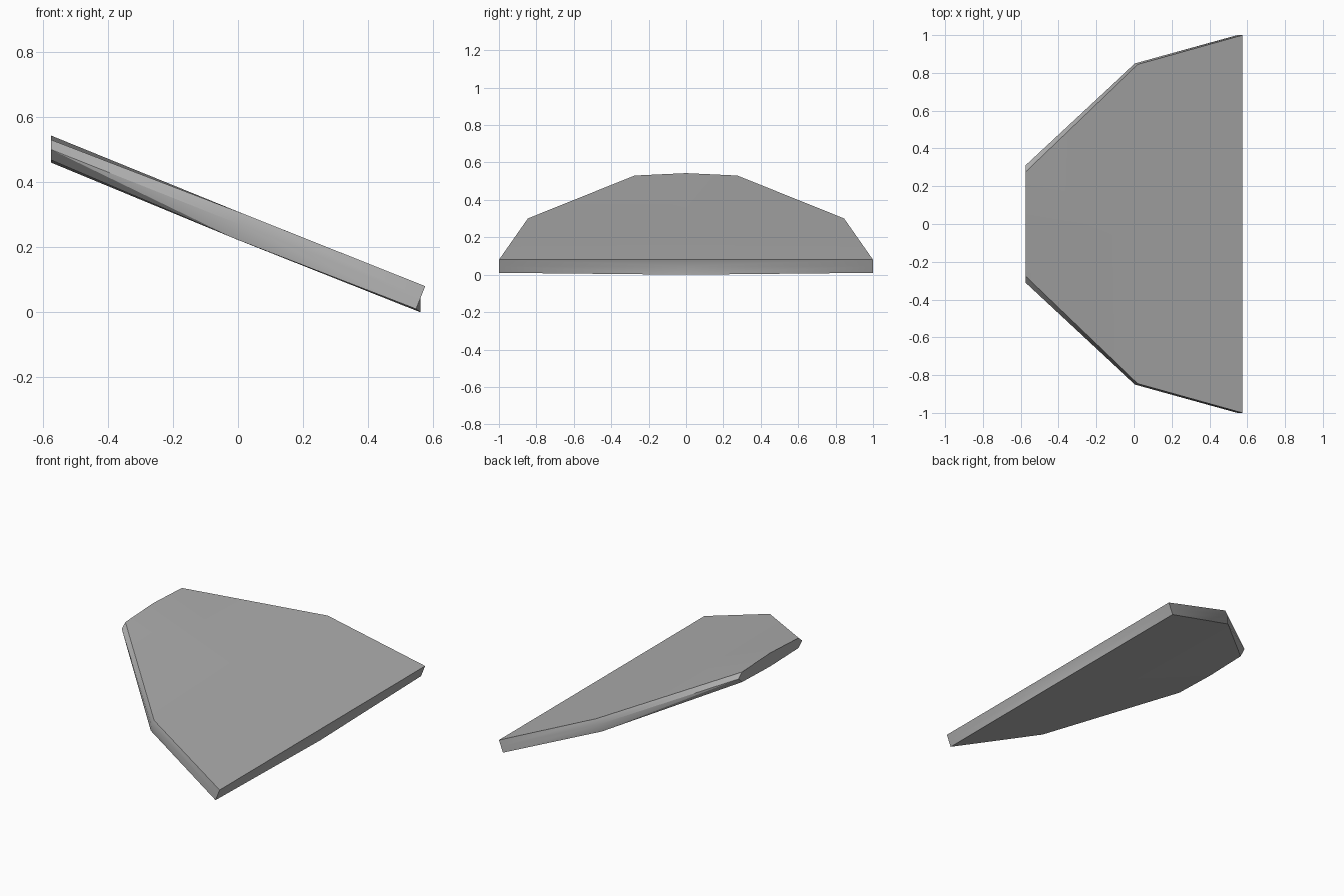
import bpy
import bmesh

old = bpy.data.objects.get("Cube")
if old:
    bpy.data.objects.remove(old, do_unlink=True)

# Plain grey material
grey = bpy.data.materials.new("plain grey")
grey.use_nodes = True
colour = (0.42, 0.42, 0.42, 1)
grey.diffuse_color = colour
grey.node_tree.nodes["Principled BSDF"].inputs["Base Color"].default_value = colour

# Half outline from the narrow high end to the wide low end: top, middle, bottom point
stations = [
    [(-.575, 0, .543), (-.575, 0, .5), (-.575, 0, .46)],
    [(-.575, .275, .53), (-.575, .31, .5), (-.575, .275, .468)],
    [(.02, .845, .301), (.005, .85, .27), (-.01, .835, .226)],
    [(.575, 1, .08), (.561, 1, .045), (.547, 1, .01)],
    [(.575, 0, .08), (.561, 0, .045), (.56, 0, 0)],
]
bm = bmesh.new()
rows = [[bm.verts.new(p) for p in column] for column in stations]

# Rim strips around the edge
for a, b in zip(rows, rows[1:]):
    for i in range(2):
        bm.faces.new((a[i], a[i + 1], b[i + 1]))
        bm.faces.new((a[i], b[i + 1], b[i]))

# Top and underside, each a shallow fan around a middle point
for level, height in ((0, .309), (2, .222)):
    hub = bm.verts.new((0, 0, height))
    for a, b in zip(rows, rows[1:]):
        bm.faces.new((hub, a[level], b[level]))

# Mirror the other half across y = 0
half = bm.verts[:] + bm.edges[:] + bm.faces[:]
copy = bmesh.ops.duplicate(bm, geom=half)["geom"]
for v in copy:
    if isinstance(v, bmesh.types.BMVert):
        v.co.y = -v.co.y
bmesh.ops.remove_doubles(bm, verts=bm.verts[:], dist=0.0005)
bmesh.ops.recalc_face_normals(bm, faces=bm.faces[:])

mesh = bpy.data.meshes.new("sloped_panel")
bm.to_mesh(mesh)
bm.free()
mesh.materials.append(grey)
panel = bpy.data.objects.new("sloped_panel", mesh)
bpy.context.collection.objects.link(panel)

bpy.ops.object.select_all(action="DESELECT")
panel.select_set(True)
bpy.context.view_layer.objects.active = panel
bpy.ops.object.shade_smooth_by_angle(angle=0.5)
